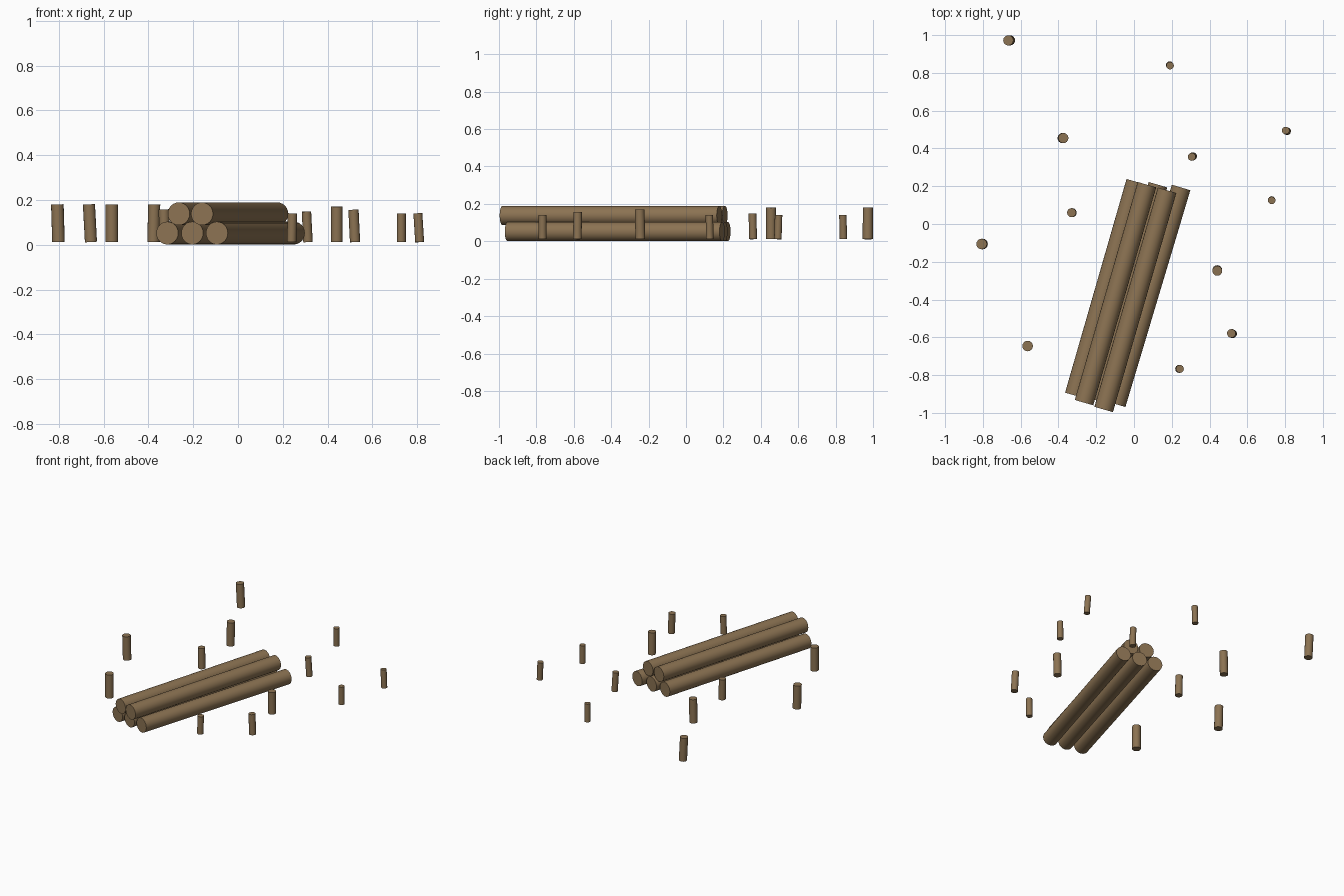
import bpy
from math import sin, cos, radians
from mathutils import Vector


def material(name, rgb):
    m = bpy.data.materials.new(name)
    m.diffuse_color = (*rgb, 1)
    return m


bark = material("wood", (0.26, 0.17, 0.085))


def rod(name, a, b, r, sides):
    """Round timber from point a to point b."""
    a, b = Vector(a), Vector(b)
    bpy.ops.mesh.primitive_cylinder_add(vertices=sides, radius=r, depth=(b - a).length,
                                        location=(a + b) / 2)
    o = bpy.context.object
    o.name = name
    o.rotation_euler = (b - a).to_track_quat('Z', 'Y').to_euler()
    o.data.materials.append(bark)
    bpy.ops.object.shade_smooth_by_angle(angle=radians(40))
    return o


# Log pile: laid along a line turned 16 degrees from y
ANG = radians(16.1)
along = Vector((sin(ANG), cos(ANG), 0))
across = Vector((cos(ANG), -sin(ANG), 0))
R = 0.051
# (name, front along, back along, front across, back across, height)
logs = [
    ("lower_log_left", -0.959, 0.218, -0.052, -0.053, 0.052),
    ("lower_log_middle", -0.952, 0.235, 0.062, 0.064, 0.052),
    ("lower_log_right", -0.943, 0.255, 0.174, 0.186, 0.052),
    ("upper_log_left", -0.982, 0.219, 0.008, 0.008, 0.138),
    ("upper_log_right", -0.988, 0.220, 0.118, 0.119, 0.138),
]
for name, f, b, cf, cb, z in logs:
    up = Vector((0, 0, z))
    rod(name, along * f + across * cf + up, along * b + across * cb + up, R, 24)

# Scattered stakes: x, y, top height, radius, lean in x and y
stakes = [
    (-0.804, -0.106, 0.180, 0.028, -0.005, 0.000),
    (-0.661, 0.972, 0.180, 0.027, -0.009, 0.000),
    (-0.563, -0.646, 0.180, 0.028, 0.000, 0.000),
    (-0.376, 0.455, 0.180, 0.027, 0.004, 0.000),
    (-0.329, 0.060, 0.158, 0.024, -0.003, 0.000),
    (0.241, -0.767, 0.140, 0.021, 0.004, 0.000),
    (0.309, 0.357, 0.148, 0.021, -0.007, -0.003),
    (0.441, -0.246, 0.170, 0.026, 0.000, -0.004),
    (0.519, -0.580, 0.156, 0.023, -0.007, 0.002),
    (0.729, 0.126, 0.140, 0.020, 0.000, -0.002),
    (0.807, 0.493, 0.140, 0.020, -0.008, 0.004),
    (0.190, 0.840, 0.140, 0.020, 0.002, -0.003),
]
for i, (x, y, top, r, lx, ly) in enumerate(stakes):
    rod(f"stake_{i + 1}", (x - lx / 2, y - ly / 2, 0.012), (x + lx / 2, y + ly / 2, top), r, 16)
